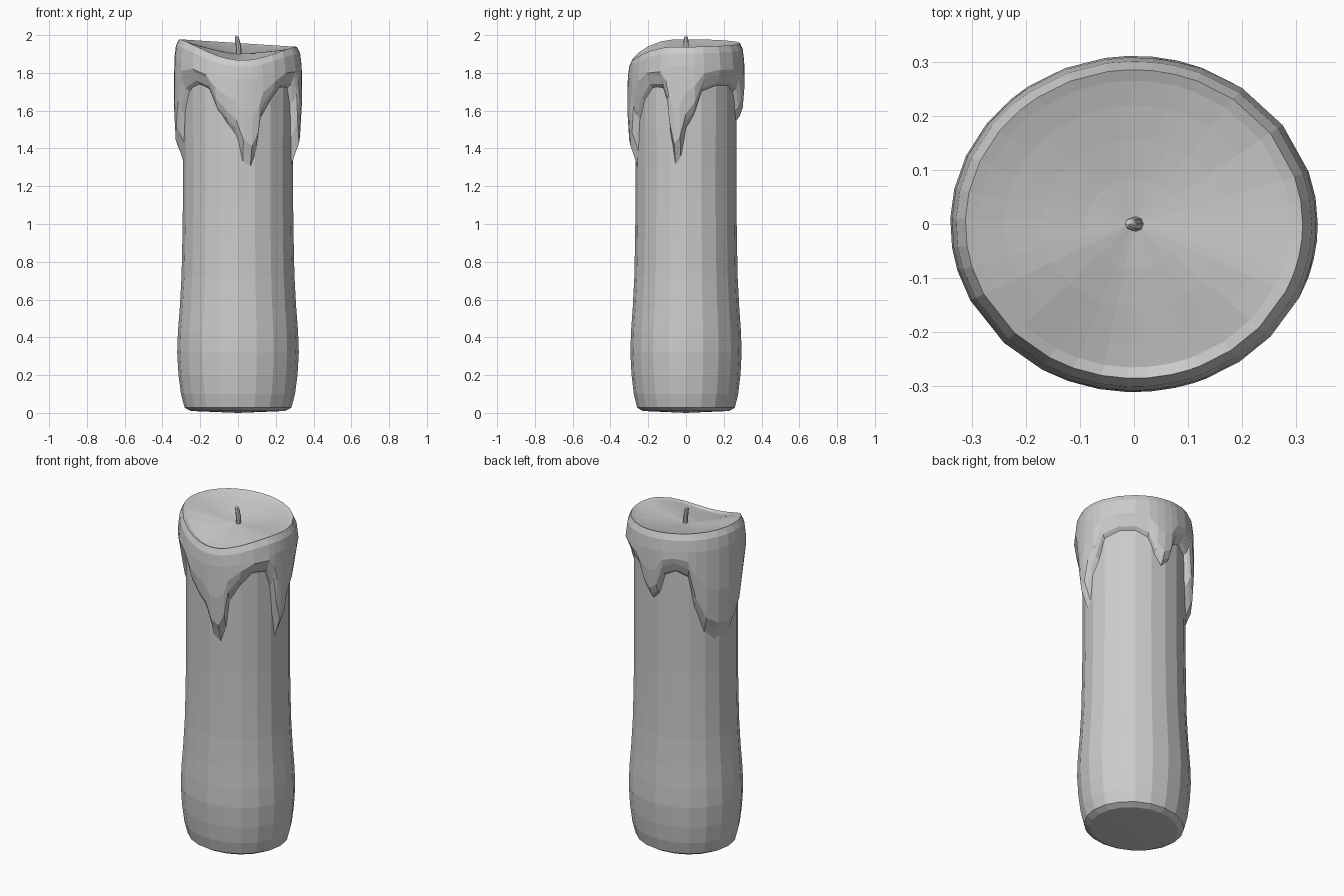
import bpy, bmesh, math

if "Cube" in bpy.data.objects:
    bpy.data.objects.remove(bpy.data.objects["Cube"])

SQUASH = 0.915          # depth relative to width
BOWL_Z = 1.90           # bottom of the melted pool


def point(deg, r, z):
    a = math.radians(deg)
    return (r * math.cos(a), SQUASH * r * math.sin(a), z)


def loft(name, rings, start=None, end=None):
    """Skin a list of equal-length rings; optional centre points close the ends."""
    bm = bmesh.new()
    vs = [[bm.verts.new(p) for p in ring] for ring in rings]
    n = len(vs[0])
    for lo, hi in zip(vs, vs[1:]):
        for i in range(n):
            j = (i + 1) % n
            bm.faces.new((lo[i], lo[j], hi[j], hi[i]))
    for ring, centre in ((vs[0], start), (vs[-1], end)):
        if centre:
            c = bm.verts.new(centre)
            for i in range(n):
                bm.faces.new((ring[i], ring[(i + 1) % n], c))
    bmesh.ops.recalc_face_normals(bm, faces=bm.faces)
    mesh = bpy.data.meshes.new(name)
    bm.to_mesh(mesh)
    bm.free()
    ob = bpy.data.objects.new(name, mesh)
    bpy.context.collection.objects.link(ob)
    return ob


# Candle body: turned profile (radius, height)
profile = [(0.25, 0.01), (0.283, 0.028), (0.302, 0.1), (0.315, 0.2), (0.322, 0.32),
           (0.318, 0.43), (0.308, 0.56), (0.299, 0.72), (0.295, 0.9), (0.292, 1.1),
           (0.292, 1.3), (0.293, 1.5), (0.293, 1.8)]
SIDES = 20
loft("candle_body",
     [[point(360 * i / SIDES, r, z) for i in range(SIDES)] for r, z in profile],
     start=(0, 0, 0))

# Melted wax: lower edge as (angle, height), running round from the right side
drip_edge = [(0, 1.54), (9, 1.60), (18, 1.72), (36, 1.75), (54, 1.75), (68, 1.72),
             (76, 1.62), (84, 1.57), (92, 1.60), (99, 1.72), (112, 1.75), (125, 1.72),
             (132, 1.55), (143, 1.42), (156, 1.38), (168, 1.38), (178, 1.40), (188, 1.48),
             (196, 1.60), (207, 1.72), (225, 1.76), (240, 1.73), (249, 1.62), (259, 1.56),
             (268, 1.51), (275, 1.40), (283, 1.37), (289, 1.44), (293, 1.58), (305, 1.67),
             (318, 1.74), (334, 1.74), (340, 1.65), (343, 1.50), (348, 1.38), (354, 1.42)]


def rim_height(deg):
    a = math.radians(deg)
    return 1.958 - 0.02 * math.cos(a) - 0.09 * max(0, -math.sin(a)) ** 3


def wax_column(deg, edge):
    rim = rim_height(deg)
    long_drip = max(0, min(1, (1.6 - edge) / 0.2))
    low, high = edge + 0.045, rim - 0.1
    col = [(0.283, edge - 0.025 - 0.06 * long_drip),
           (0.312, edge),
           (0.330, low),
           (0.340, low + (high - low) * 0.45),
           (0.337, high),
           (0.329, rim - 0.035),
           (0.312, rim),
           (0.290, rim - 0.008)]
    # pool sloping down to the wick
    for r in (0.24, 0.17, 0.09):
        col.append((r, BOWL_Z + (rim - 0.01 - BOWL_Z) * (r / 0.29) ** 1.3))
    return [point(deg, r, z) for r, z in col]


columns = [wax_column(d, e) for d, e in drip_edge]
loft("melted_wax", list(zip(*columns)), end=(0, 0, BOWL_Z))

# Wick: short, slightly bent
wick = [(0.004, 1.88, 0.014), (0.004, 1.93, 0.014), (-0.002, 1.965, 0.013), (-0.007, 1.99, 0.010)]
loft("wick",
     [[(x + r * math.cos(math.tau * i / 8), r * math.sin(math.tau * i / 8), z)
       for i in range(8)] for x, z, r in wick],
     start=(0.004, 0, 1.88), end=(-0.008, 0, 2.0))
